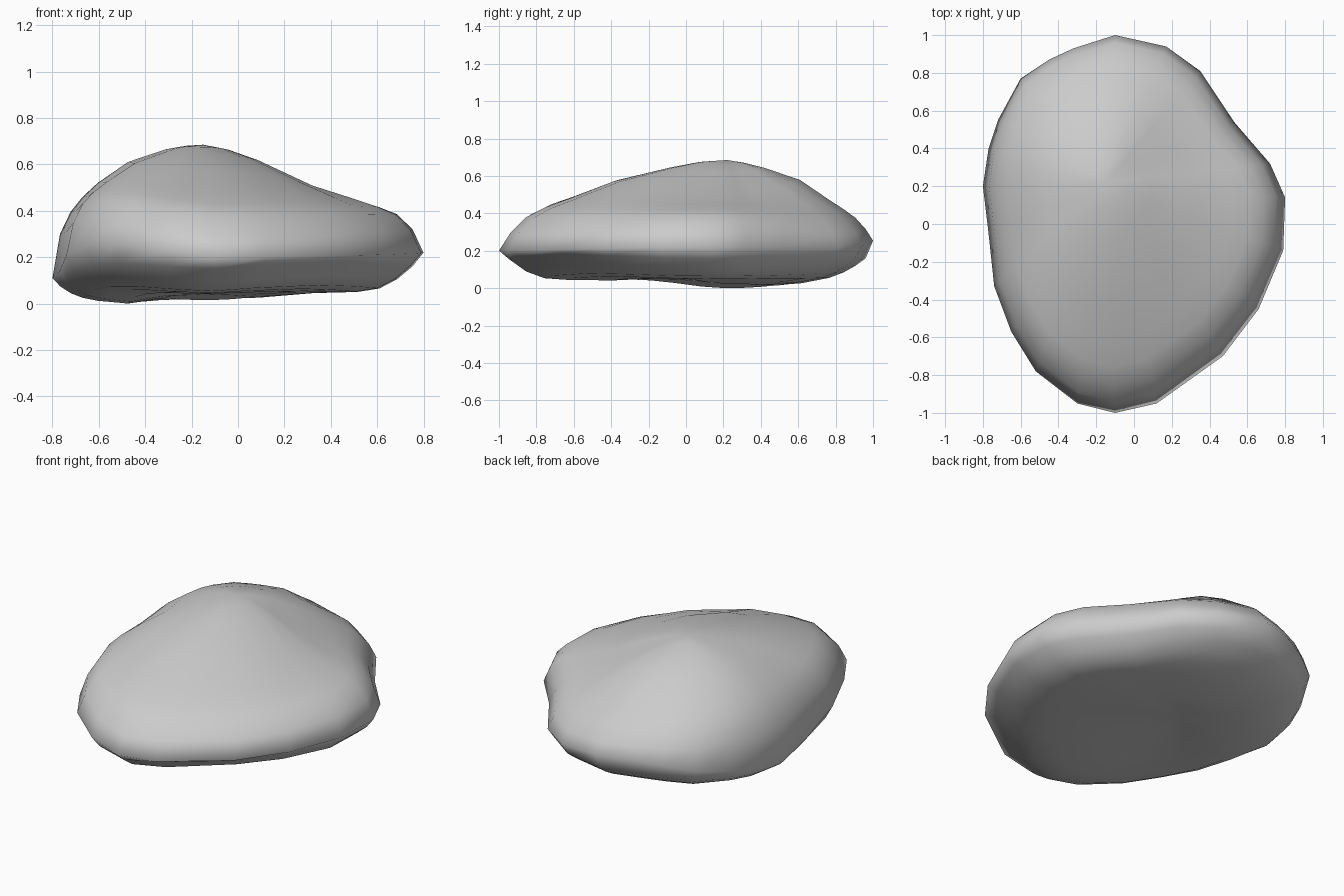
import bpy, bmesh
from mathutils import Vector

cube = bpy.data.objects.get("Cube")
if cube:
    bpy.data.objects.remove(cube, do_unlink=True)

# Plain grey stone
stone = bpy.data.materials.new("grey stone")
stone.use_nodes = True
grey = (0.6, 0.6, 0.6, 1)
stone.diffuse_color = grey
stone.node_tree.nodes["Principled BSDF"].inputs["Base Color"].default_value = grey

# Plan outline of the widest girth, and the point below the crest
outline = [(-.1, 1), (.17, .94), (.35, .81), (.53, .54), (.72, .32), (.8, .14),
           (.79, -.14), (.66, -.45), (.47, -.7), (.12, -.95), (-.1, -1),
           (-.3, -.95), (-.52, -.78), (-.65, -.57), (-.74, -.33), (-.77, -.05),
           (-.8, .2), (-.77, .4), (-.72, .55), (-.6, .77), (-.45, .87), (-.32, .93)]
crest = Vector((-.15, .22))
crest_top, crest_bottom = .685, .04

# Heights from crest to girth (top) and girth to middle (underside), per side
steps = [.12, .25, .5, .7, .8, .88, .95, 1]
top = {
    "left": [.66, .615, .5, .445, .415, .385, .32, .22],
    "right": [.68, .665, .61, .52, .46, .395, .3, .11],
    "back": [.67, .645, .58, .475, .425, .38, .32, .26],
    "front": [.675, .645, .57, .475, .43, .38, .295, .2],
}
under = {
    "left": [.035, .025, .045, .05, .065, .105, .16],
    "right": [.035, .03, 0, .012, .025, .045, .075],
    "back": [.025, .015, .025, .055, .085, .12, .16],
    "front": [.05, .055, .04, .042, .05, .085, .145],
}

# Fuller or leaner shoulders and hollows between the sides
top_lift = {("right", "front"): .08, ("left", "back"): -.03}
under_lift = {("right", "front"): .05, ("left", "front"): .04}


def blended_height(heights, lift, index, spoke):
    """Mix the two side profiles nearest to the direction of a spoke."""
    direction = spoke.normalized()
    side = "left" if direction.x > 0 else "right"
    end = "back" if direction.y > 0 else "front"
    weight = direction.x ** 2
    height = weight * heights[side][index] + (1 - weight) * heights[end][index]
    diagonal = 3 * abs(direction.x * direction.y ** 3)
    return height + lift.get((side, end), 0) * diagonal * steps[index] ** 2


def make_ring(bm, heights, lift, index):
    """Add one closed ring, the outline shrunk towards the crest."""
    ring = []
    for point in outline:
        spoke = Vector(point) - crest
        plan = crest + spoke * steps[index]
        z = blended_height(heights, lift, index, spoke)
        ring.append(bm.verts.new((plan.x, plan.y, z)))
    return ring


# Rings run from the crest, over the girth, to the middle of the underside
bm = bmesh.new()
rings = [make_ring(bm, top, top_lift, i) for i in range(len(steps))]
rings += [make_ring(bm, under, under_lift, i) for i in reversed(range(len(steps) - 1))]
count = len(outline)
for upper, lower in zip(rings, rings[1:]):
    for i in range(count):
        j = (i + 1) % count
        bm.faces.new((upper[i], upper[j], lower[j], lower[i]))

# Close the crest and the underside with fans
for ring, height in ((rings[0], crest_top), (rings[-1], crest_bottom)):
    tip = bm.verts.new((crest.x, crest.y, height))
    for i in range(count):
        bm.faces.new((ring[i], ring[(i + 1) % count], tip))

bmesh.ops.recalc_face_normals(bm, faces=bm.faces)
for face in bm.faces:
    face.smooth = True
mesh = bpy.data.meshes.new("rock")
bm.to_mesh(mesh)
bm.free()
mesh.materials.append(stone)
rock = bpy.data.objects.new("rock", mesh)
bpy.context.collection.objects.link(rock)
